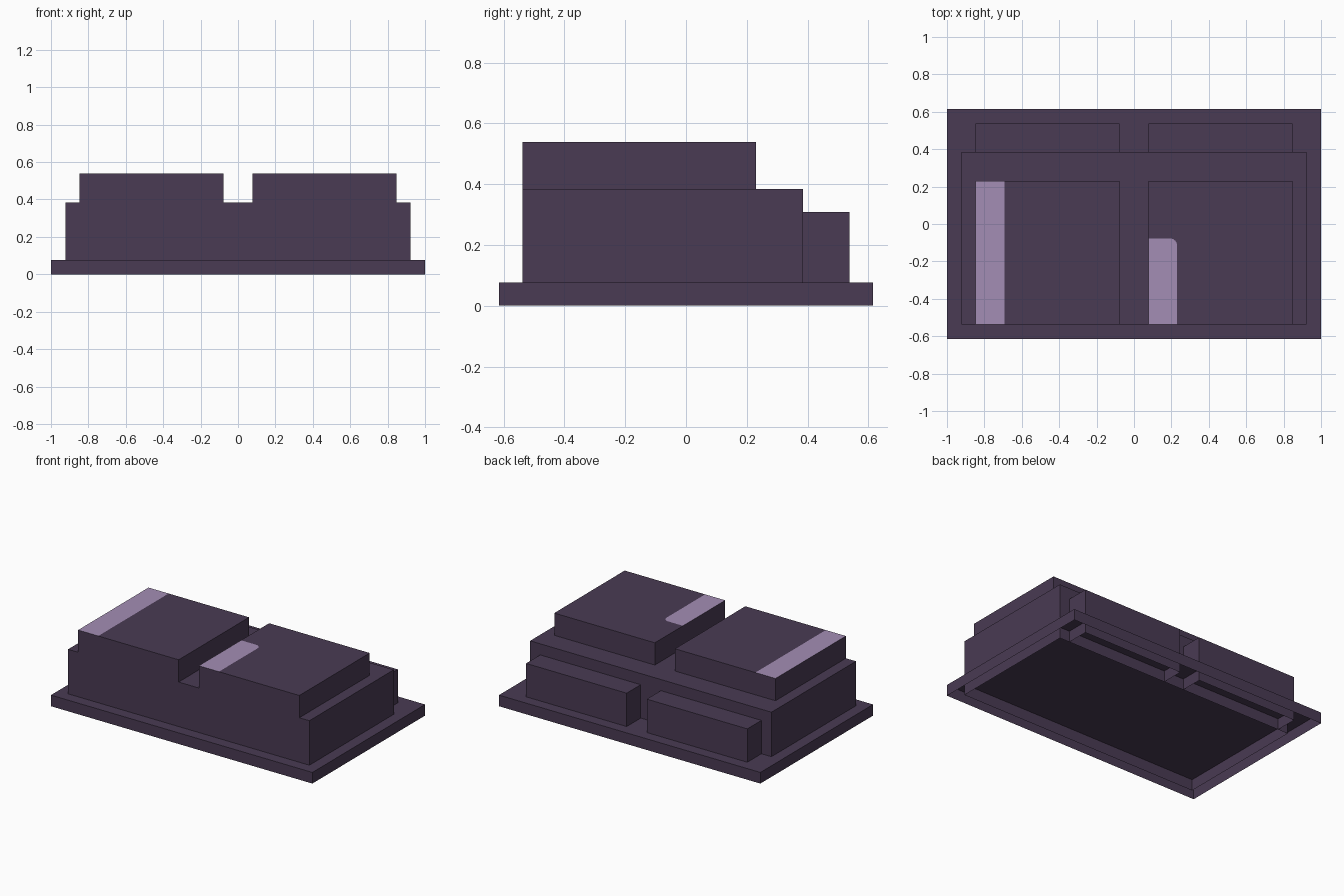
import bpy, math

if "Cube" in bpy.data.objects:
    bpy.data.objects.remove(bpy.data.objects["Cube"])

U = 1 / 13  # one grid step; the slab is 26 steps wide


def material(name, rgb):
    m = bpy.data.materials.new(name)
    m.diffuse_color = (*rgb, 1)
    m.use_nodes = True
    m.node_tree.nodes["Principled BSDF"].inputs["Base Color"].default_value = m.diffuse_color
    return m


DARK = material("dark_purple", (0.067, 0.043, 0.087))
LIGHT = material("pale_lilac", (0.37, 0.27, 0.46))


def build(name, polygons, stripe_face=None):
    """Object from a list of 3D polygons given in grid steps."""
    verts, faces, index = [], [], {}
    for poly in polygons:
        face = []
        for p in poly:
            key = tuple(round(c, 4) for c in p)
            if key not in index:
                index[key] = len(verts)
                verts.append([c * U for c in key])
            face.append(index[key])
        faces.append(face)
    mesh = bpy.data.meshes.new(name)
    mesh.from_pydata(verts, [], faces)
    mesh.materials.append(DARK)
    mesh.materials.append(LIGHT)
    if stripe_face is not None:
        mesh.polygons[stripe_face].material_index = 1
    obj = bpy.data.objects.new(name, mesh)
    bpy.context.collection.objects.link(obj)
    return obj


def walls(x0, x1, y0, y1, z0, z1, front=True):
    """Upright sides, facing outwards, with no floor or lid."""
    c = [(x0, y0), (x1, y0), (x1, y1), (x0, y1)]
    return [[(*c[i], z0), (*c[(i + 1) % 4], z0), (*c[(i + 1) % 4], z1), (*c[i], z1)]
            for i in range(0 if front else 1, 4)]


def lid(points, z):
    return [(x, y, z) for x, y in points]


def shell(name, x0, x1, y0, y1, z0, z1, front=True):
    top = lid([(x0, y0), (x1, y0), (x1, y1), (x0, y1)], z1)
    return build(name, walls(x0, x1, y0, y1, z0, z1, front) + [top])


def striped_block(name, x0, x1, y0, y1, z0, z1, path, full):
    """Block whose lid is split by a path into a stripe and the rest."""
    stripe = lid([(x0, y0)] + path + ([(x0, y1)] if full else []), z1)
    rest = [(x1, y0), (x1, y1)] + ([] if full else [(x0, y1)]) + path[::-1]
    polys = walls(x0, x1, y0, y1, z0, z1) + [stripe, lid(rest, z1)]
    return build(name, polys, 4)


# Open-bottomed slab and main body
shell("base_slab", -13, 13, -8, 8, 0, 1)
shell("main_body", -12, 12, -7, 5, 0, 5)

# Two low steps along the back
shell("back_step_left", -11, -1, 5, 7, 0, 4, front=False)
shell("back_step_right", 1, 11, 5, 7, 0, 4, front=False)

# Left raised block: stripe runs the full depth
striped_block("top_block_left", -11, -1, -7, 3, 5, 7, [(-9, -7), (-9, 3)], True)

# Right raised block: shorter stripe with a rounded corner
r = 0.5
arc = [(3 - r + r * math.cos(a), -1 - r + r * math.sin(a))
       for a in (i * math.pi / 12 for i in range(7))]
striped_block("top_block_right", 1, 11, -7, 3, 5, 7, [(3, -7)] + arc + [(1, -1)], False)
